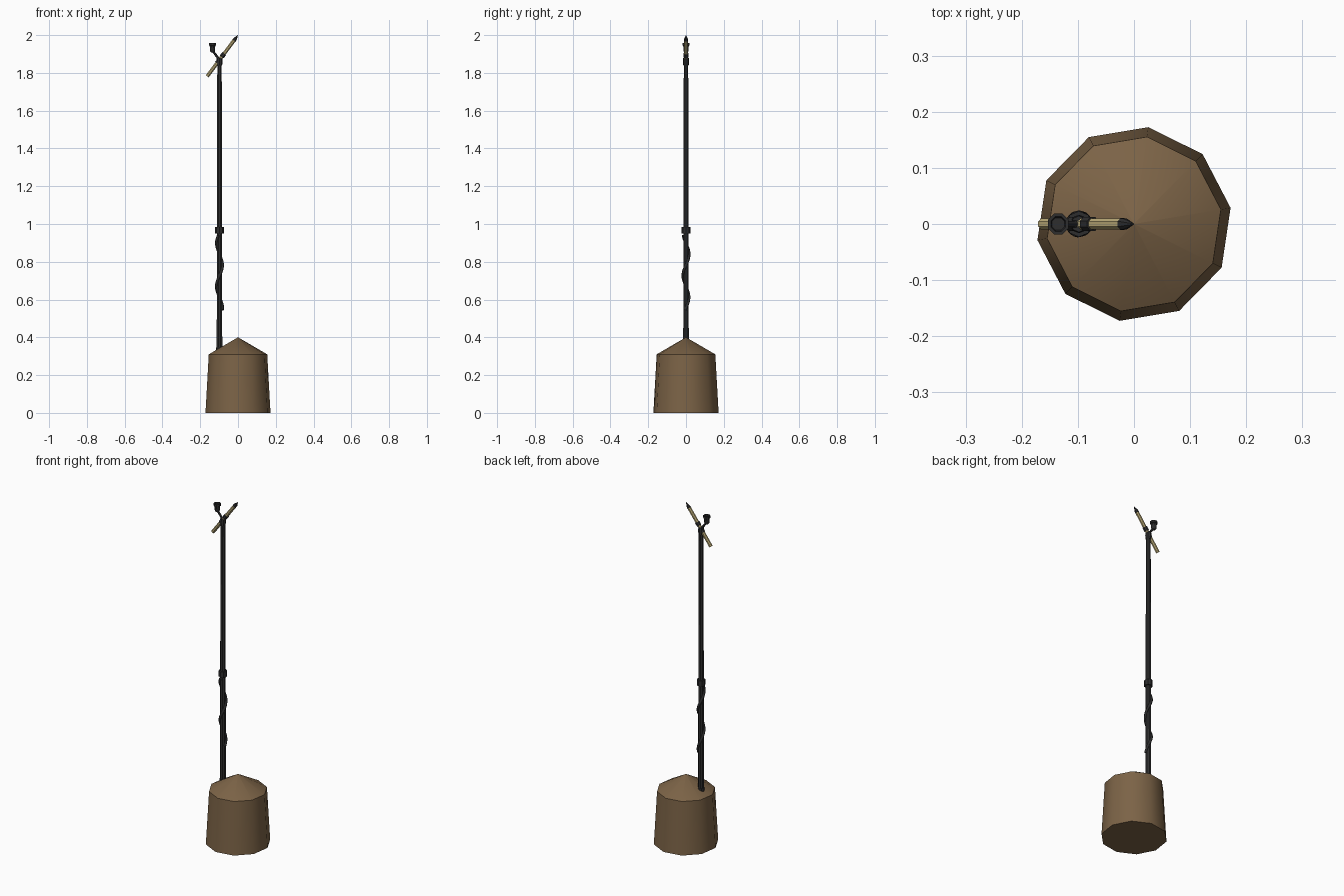
import bpy, math
from mathutils import Vector

if "Cube" in bpy.data.objects:
    bpy.data.objects.remove(bpy.data.objects["Cube"])


def material(name, rgb):
    m = bpy.data.materials.new(name)
    m.diffuse_color = (*rgb, 1)
    m.use_nodes = True
    m.node_tree.nodes["Principled BSDF"].inputs["Base Color"].default_value = m.diffuse_color
    return m


BROWN = material("earth brown", (0.20, 0.125, 0.062))
DARK = material("dark iron", (0.026, 0.026, 0.027))
TAN = material("pale wood", (0.50, 0.41, 0.19))


def lathe(name, a, b, rings, sides, mat, turn=0.0):
    """Solid of revolution along a->b; rings are (fraction, radius)."""
    a, b = Vector(a), Vector(b)
    rot = Vector((0, 0, 1)).rotation_difference((b - a).normalized())
    verts, faces = [], []
    for t, r in rings:
        for i in range(sides):
            ang = turn + math.tau * i / sides
            off = rot @ Vector((r * math.cos(ang), r * math.sin(ang), 0))
            verts.append(a.lerp(b, t) + off)
    for k in range(len(rings) - 1):
        for i in range(sides):
            j = (i + 1) % sides
            faces.append((k * sides + i, k * sides + j,
                          (k + 1) * sides + j, (k + 1) * sides + i))
    faces.append(tuple(range(sides))[::-1])
    faces.append(tuple(range((len(rings) - 1) * sides, len(rings) * sides)))
    me = bpy.data.meshes.new(name)
    me.from_pydata(verts, [], faces)
    me.materials.append(mat)
    ob = bpy.data.objects.new(name, me)
    bpy.context.collection.objects.link(ob)
    bpy.ops.object.select_all(action='DESELECT')
    bpy.context.view_layer.objects.active = ob
    ob.select_set(True)
    bpy.ops.object.shade_smooth_by_angle(angle=math.radians(40))
    return ob


PX = -0.098  # pole position

# Stump with a pointed top
lathe("stump", (0, 0, 0), (0, 0, 0.4),
      [(0, 0.1745), (0.775, 0.157), (1, 0.0005)], 10, BROWN, math.radians(9.5))

# Pole, its foot ring and the grip collar
lathe("pole", (PX, 0, 0.28), (PX, 0, 1.88),
      [(0, 0.016), (0.66, 0.0145), (1, 0.0125)], 8, DARK, math.pi / 8)
lathe("foot_ring", (PX, 0, 0.31), (PX, 0, 0.347), [(0, 0.021), (1, 0.019)], 8, DARK)
lathe("grip_collar", (PX, 0, 0.95), (PX, 0, 0.983), [(0, 0.023), (1, 0.023)], 8, DARK)

# Cord wound around the grip
cu = bpy.data.curves.new("wound_cord", 'CURVE')
cu.dimensions = '3D'
cu.bevel_depth = 0.0075
cu.bevel_resolution = 1
cu.use_fill_caps = True
sp = cu.splines.new('POLY')
N = 40
sp.points.add(N)
for i, p in enumerate(sp.points):
    z = 0.545 + 0.395 * i / N
    ang = math.tau * (z - 0.555) / 0.228
    p.co = (PX + 0.0165 * math.cos(ang), 0.0165 * math.sin(ang), z, 1)
cu.materials.append(DARK)
bpy.context.collection.objects.link(bpy.data.objects.new("wound_cord", cu))

# Slanted wooden stick with a dark point
lo, hi = Vector((-0.163, 0, 1.782)), Vector((0, 0, 2.0))
lathe("slanted_stick", lo, lo.lerp(hi, 0.87), [(0, 0.0105), (1, 0.0105)], 8, TAN, math.pi / 8)
lathe("stick_point", lo.lerp(hi, 0.87), hi,
      [(0, 0.0112), (0.25, 0.0105), (1, 0.0006)], 8, DARK, math.pi / 8)

# Clamp bands on the stick and hub at the pole top
for n, t in (("lower_band", 0.36), ("upper_band", 0.51)):
    lathe(n, lo.lerp(hi, t - 0.04), lo.lerp(hi, t + 0.04),
          [(0, 0.0135), (1, 0.0135)], 8, DARK, math.pi / 8)
lathe("pole_hub", (PX, 0, 1.838), (PX, 0, 1.88), [(0, 0.014), (0.5, 0.0165), (1, 0.0145)], 8, DARK)

# Side arm carrying a small cup
lathe("cup_arm", (-0.095, 0, 1.865), (-0.135, 0, 1.918), [(0, 0.007), (1, 0.006)], 6, DARK)
lathe("cup", (-0.135, 0, 1.908), (-0.135, 0, 1.957),
      [(0, 0.009), (0.15, 0.014), (0.7, 0.016), (0.75, 0.020), (1, 0.020), (1, 0.014), (0.85, 0.012)],
      8, DARK, math.pi / 8)
